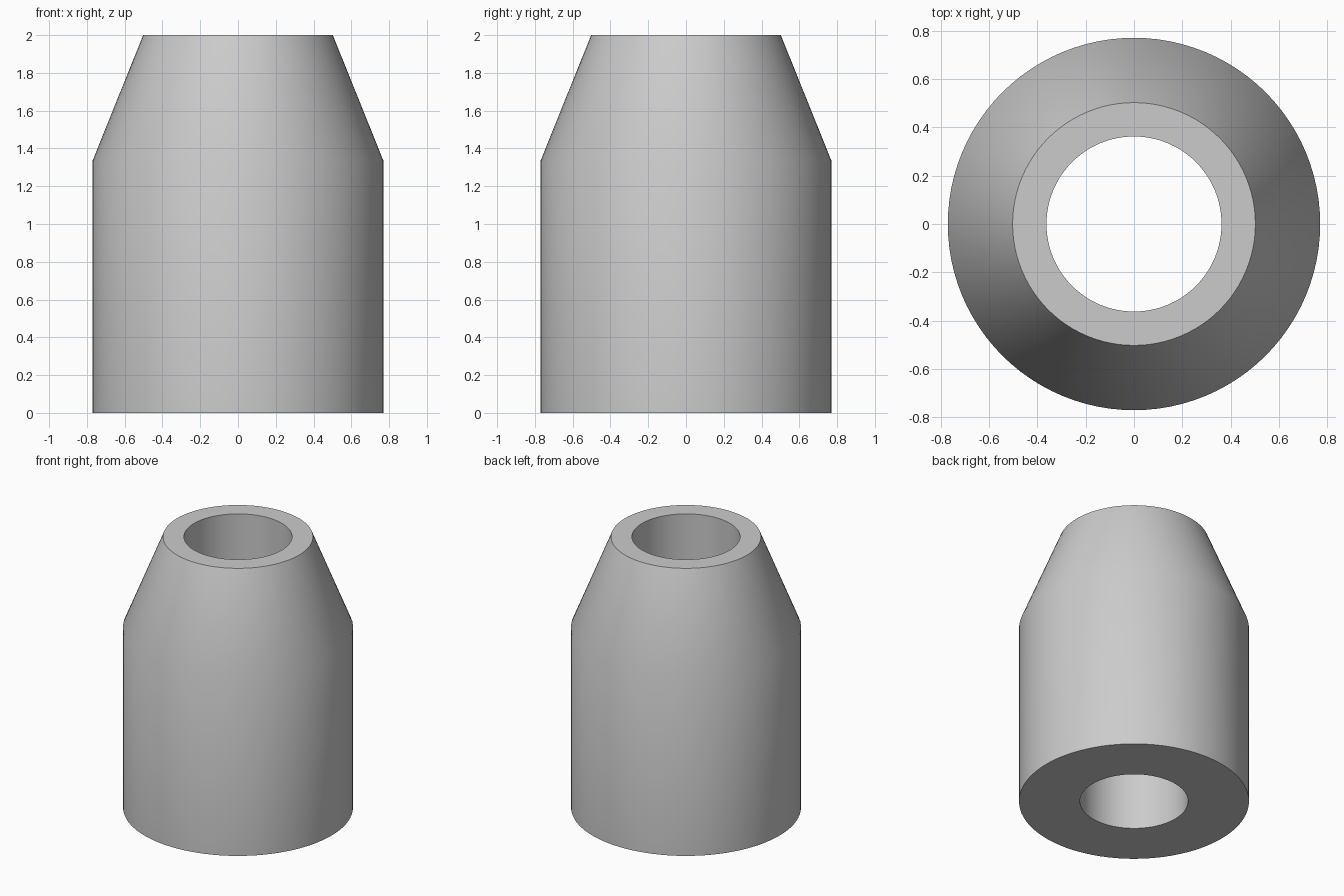
import bpy
import bmesh
import math

cube = bpy.data.objects.get("Cube")
if cube:
    bpy.data.objects.remove(cube, do_unlink=True)

SEGMENTS = 96

# Plain grey material
grey = bpy.data.materials.new("plain_grey")
grey.use_nodes = True
colour = (0.6, 0.6, 0.6, 1)
grey.diffuse_color = colour
grey.node_tree.nodes["Principled BSDF"].inputs["Base Color"].default_value = colour

# Closed wall profile (radius, height): straight side, tapered nose, straight bore
profile = [(0.362, 0), (0.77, 0), (0.77, 1.335), (0.502, 2), (0.362, 2)]

# Revolve the profile into a bored, tapered sleeve
bm = bmesh.new()
rings = []
for i in range(SEGMENTS):
    a = math.tau * i / SEGMENTS
    rings.append([bm.verts.new((r * math.cos(a), r * math.sin(a), z)) for r, z in profile])
for i, ring in enumerate(rings):
    following = rings[(i + 1) % SEGMENTS]
    for j in range(len(profile)):
        k = (j + 1) % len(profile)
        bm.faces.new((ring[j], following[j], following[k], ring[k]))
bmesh.ops.recalc_face_normals(bm, faces=bm.faces)

mesh = bpy.data.meshes.new("tapered_sleeve")
bm.to_mesh(mesh)
bm.free()
mesh.materials.append(grey)
sleeve = bpy.data.objects.new("tapered_sleeve", mesh)
bpy.context.collection.objects.link(sleeve)

# Smooth sides with crisp rims
bpy.ops.object.select_all(action="DESELECT")
sleeve.select_set(True)
bpy.context.view_layer.objects.active = sleeve
bpy.ops.object.shade_smooth_by_angle(angle=math.radians(30))
